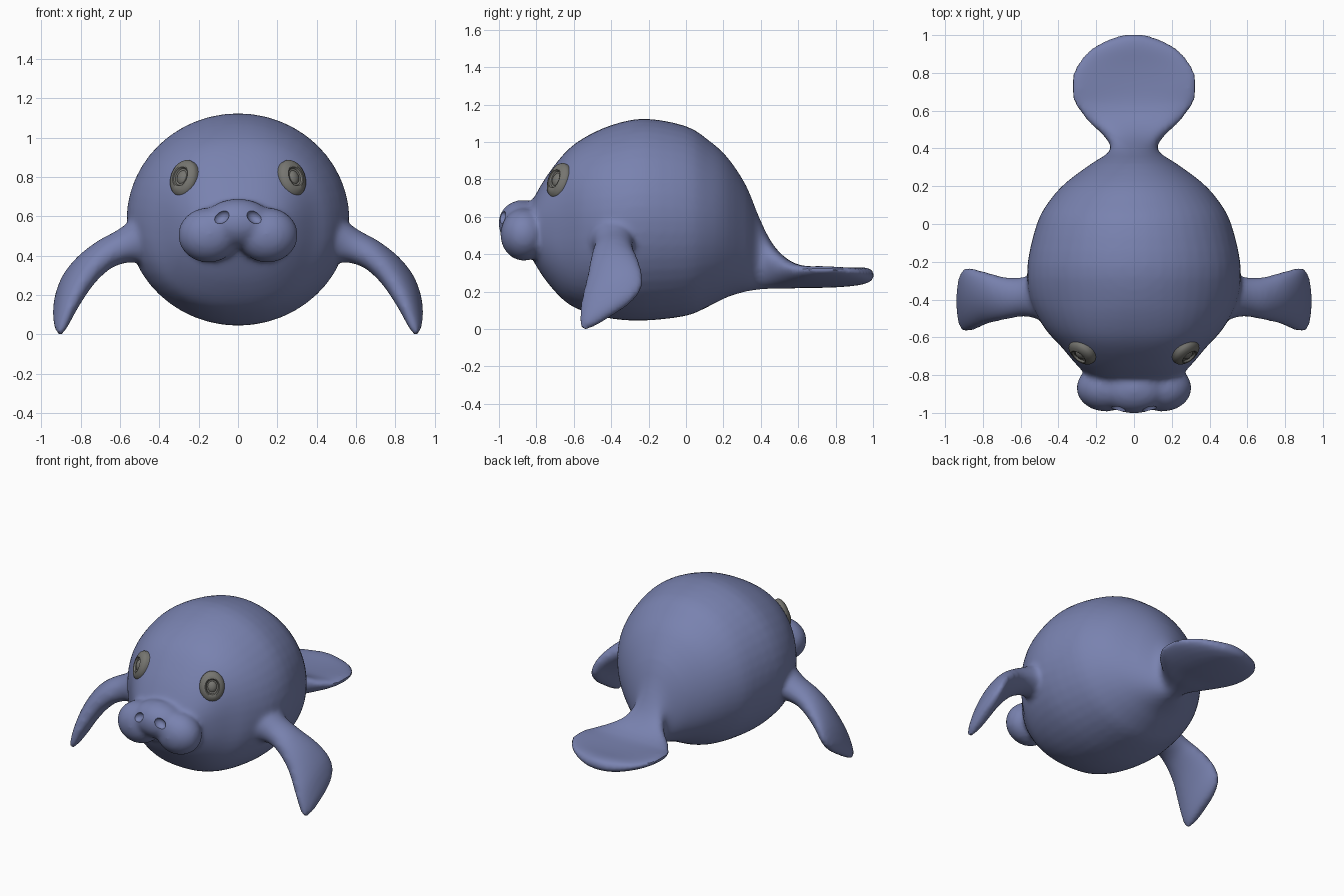
import bpy, bmesh, math
from mathutils import Vector, Matrix

if "Cube" in bpy.data.objects:
    bpy.data.objects.remove(bpy.data.objects["Cube"])


def material(name, rgb):
    m = bpy.data.materials.new(name)
    m.diffuse_color = (*rgb, 1)
    m.use_nodes = True
    m.node_tree.nodes["Principled BSDF"].inputs["Base Color"].default_value = m.diffuse_color
    return m


BLUE = material("slate_blue", (0.19, 0.223, 0.43))
GREY = material("eye_grey", (0.18, 0.178, 0.162))


def to_object(name, bm, mat):
    bmesh.ops.recalc_face_normals(bm, faces=bm.faces)
    me = bpy.data.meshes.new(name)
    bm.to_mesh(me)
    bm.free()
    me.materials.append(mat)
    ob = bpy.data.objects.new(name, me)
    bpy.context.collection.objects.link(ob)
    return ob


def loft(bm, rings):
    """Skin a list of closed point rings and cap both ends."""
    vs = [[bm.verts.new(p) for p in r] for r in rings]
    n = len(vs[0])
    for a, b in zip(vs, vs[1:]):
        for i in range(n):
            bm.faces.new((a[i], a[(i + 1) % n], b[(i + 1) % n], b[i]))
    bm.faces.new(vs[0])
    bm.faces.new(vs[-1])


def catmull(rows, steps):
    """Smoothly resample rows of numbers."""
    out = []
    for i in range(len(rows) - 1):
        p0, p1, p2, p3 = (rows[max(0, min(len(rows) - 1, i + k))] for k in (-1, 0, 1, 2))
        for s in range(steps):
            t = s / steps
            out.append([0.5 * (2 * b + (c - a) * t + (2 * a - 5 * b + 4 * c - d) * t * t
                               + (3 * b - a - 3 * c + d) * t ** 3)
                        for a, b, c, d in zip(p0, p1, p2, p3)])
    return out + [list(rows[-1])]


def ellipsoid(bm, centre, radii, rot=Matrix()):
    bmesh.ops.create_uvsphere(bm, u_segments=32, v_segments=20, radius=1,
                              matrix=Matrix.Translation(centre) @ rot @ Matrix.Diagonal((*radii, 1)))


N = 48
ANG = [2 * math.pi * i / N for i in range(N)]


def spow(v, e):
    return math.copysign(abs(v) ** e, v)


# Body and tail paddle: y, top, bottom, half width, edge curl, squareness
sections = [
    (-0.87, 0.60, 0.46, 0.10, 0, 2.2), (-0.82, 0.69, 0.37, 0.22, 0, 2.3),
    (-0.75, 0.81, 0.26, 0.30, 0, 2.4), (-0.65, 0.94, 0.15, 0.385, 0, 2.4),
    (-0.55, 1.02, 0.095, 0.475, 0, 2.2), (-0.40, 1.09, 0.055, 0.55, 0, 2),
    (-0.22, 1.125, 0.045, 0.565, 0, 2), (0.00, 1.085, 0.07, 0.515, 0, 2),
    (0.12, 1.01, 0.12, 0.45, 0, 2), (0.22, 0.92, 0.17, 0.36, 0, 2),
    (0.32, 0.77, 0.20, 0.225, 0, 2), (0.39, 0.60, 0.21, 0.125, 0, 2),
    (0.46, 0.46, 0.215, 0.155, 0.01, 2), (0.54, 0.375, 0.215, 0.24, 0.03, 2),
    (0.63, 0.335, 0.22, 0.31, 0.04, 2), (0.73, 0.325, 0.22, 0.335, 0.05, 2),
    (0.84, 0.325, 0.225, 0.305, 0.04, 2), (0.93, 0.33, 0.235, 0.225, 0.02, 2),
    (0.98, 0.325, 0.25, 0.13, 0, 2), (1.005, 0.305, 0.27, 0.05, 0, 2)]
bm = bmesh.new()
rings = []
for y, top, bot, w, curl, e in catmull(sections, 3):
    ring = []
    for a in ANG:
        c, s = spow(math.cos(a), 2 / e), spow(math.sin(a), 2 / e)
        ring.append((w * c, y, (top + bot) / 2 + (top - bot) / 2 * s + curl * c * c))
    rings.append(ring)
loft(bm, rings)

# Front flippers: x, y, z, half chord, half thickness, tilt in degrees
flipper = [
    (0.38, -0.39, 0.49, 0.17, 0.16, 0), (0.49, -0.385, 0.475, 0.125, 0.125, 2),
    (0.58, -0.385, 0.45, 0.105, 0.088, 8), (0.68, -0.395, 0.405, 0.115, 0.075, 15),
    (0.77, -0.395, 0.33, 0.145, 0.07, 24), (0.845, -0.40, 0.23, 0.185, 0.062, 30),
    (0.892, -0.40, 0.135, 0.20, 0.048, 32), (0.908, -0.405, 0.085, 0.17, 0.035, 32),
    (0.912, -0.41, 0.065, 0.11, 0.02, 32)]
path = catmull(flipper, 4)
for side in (-1, 1):
    rings = []
    for i, (x, y, z, hw, th, tilt) in enumerate(path):
        a, b = path[max(i - 1, 0)], path[min(i + 1, len(path) - 1)]
        span = Vector((b[0] - a[0], 0, b[2] - a[2])).normalized()
        t = math.radians(tilt)
        chord = Vector((0, math.cos(t), math.sin(t)))
        normal = chord.cross(span).normalized()
        pts = [Vector((x, y, z)) + chord * hw * math.cos(q) + normal * th * math.sin(q) for q in ANG]
        rings.append([(side * p.x, p.y, p.z) for p in pts])
    loft(bm, rings)

# Muzzle: two cheek lobes and a nose bridge
for side in (-1, 1):
    ellipsoid(bm, (side * 0.15, -0.868, 0.505), (0.155, 0.125, 0.14))
ellipsoid(bm, (0, -0.875, 0.565), (0.18, 0.128, 0.125))
skin = to_object("body", bm, BLUE)

# Fuse everything into one soft skin
remesh = skin.modifiers.new("fuse", 'REMESH')
remesh.mode = 'VOXEL'
remesh.voxel_size = 0.016
soften = skin.modifiers.new("soften", 'SMOOTH')
soften.factor = 0.5
soften.iterations = 8

# Nostril hollows
bm = bmesh.new()
for side in (-1, 1):
    ellipsoid(bm, (side * 0.085, -0.992, 0.598), (0.043, 0.04, 0.032),
              Matrix.Rotation(side * math.radians(35), 4, 'Y'))
cutter = to_object("nostril_cutter", bm, BLUE)
cutter.hide_render = True
cut = skin.modifiers.new("nostrils", 'BOOLEAN')
cut.operation = 'DIFFERENCE'
cut.object = cutter

bpy.context.view_layer.objects.active = skin
skin.select_set(True)
for m in list(skin.modifiers):
    bpy.ops.object.modifier_apply(modifier=m.name)
bpy.data.objects.remove(cutter)

# Eyes: oval lenses with a ringed hollow and a raised pupil (radius, height)
lens = [(1.0, -0.04), (1.0, 0.0), (0.92, 0.014), (0.75, 0.024), (0.58, 0.03), (0.52, 0.028),
        (0.46, 0.018), (0.36, 0.016), (0.30, 0.022), (0.15, 0.028), (0.02, 0.029)]
eyes = []
for side, label in ((-1, "right"), (1, "left")):
    n = Vector((side * 0.58, -0.74, 0.33)).normalized()
    u = Vector((0, 0, 1)).cross(n).normalized()
    v = n.cross(u)
    c = Vector((side * 0.277, -0.683, 0.795))
    bm = bmesh.new()
    loft(bm, [[c + u * 0.08 * r * math.cos(a) + v * 0.098 * r * math.sin(a) + n * h
               for a in ANG] for r, h in lens])
    eyes.append(to_object(label + "_eye", bm, GREY))

# Smooth shading with crisp rims
bpy.ops.object.select_all(action='DESELECT')
for ob in [skin] + eyes:
    ob.select_set(True)
bpy.context.view_layer.objects.active = skin
bpy.ops.object.shade_smooth_by_angle(angle=math.radians(40))
